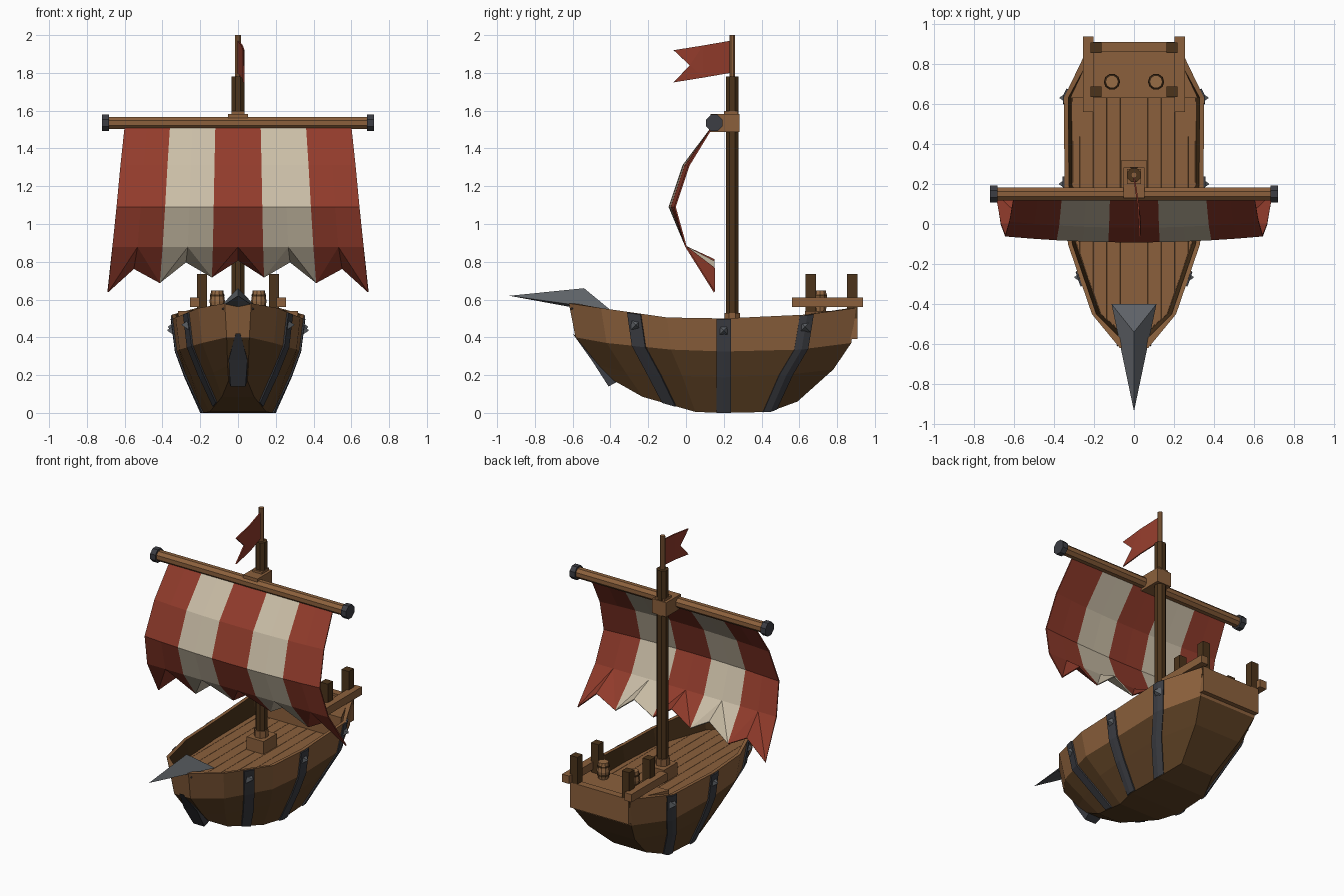
import bpy, bmesh, math
from mathutils import Vector, Matrix

if "Cube" in bpy.data.objects:
    bpy.data.objects.remove(bpy.data.objects["Cube"])


def material(name, r, g, b):
    m = bpy.data.materials.new(name)
    m.diffuse_color = (r, g, b, 1)
    m.use_nodes = True
    m.node_tree.nodes["Principled BSDF"].inputs["Base Color"].default_value = m.diffuse_color
    return m


WOOD = material("wood", .26, .118, .045)
MID = material("hull brown", .112, .053, .018)
DARK = material("dark wood", .072, .034, .011)
LIGHT = material("light wood", .31, .15, .06)
IRON = material("iron", .045, .047, .056)
STEEL = material("steel", .115, .125, .138)
RED = material("red cloth", .29, .045, .025)
CREAM = material("cream cloth", .60, .52, .39)


def mesh(name, verts, faces, mats, index=None, thick=0, offset=0):
    me = bpy.data.meshes.new(name)
    me.from_pydata([tuple(v) for v in verts], [], faces)
    for m in mats:
        me.materials.append(m)
    if index:
        for p, i in zip(me.polygons, index):
            p.material_index = i
    bm = bmesh.new()
    bm.from_mesh(me)
    bmesh.ops.recalc_face_normals(bm, faces=bm.faces)
    bm.to_mesh(me)
    bm.free()
    ob = bpy.data.objects.new(name, me)
    bpy.context.collection.objects.link(ob)
    if thick:
        mod = ob.modifiers.new("thickness", 'SOLIDIFY')
        mod.thickness, mod.offset = thick, offset
    return ob


def prism(name, bottom, top, mat):
    n = len(bottom)
    faces = [list(range(n)), list(range(n, 2 * n))]
    faces += [[i, (i + 1) % n, n + (i + 1) % n, n + i] for i in range(n)]
    return mesh(name, bottom + top, faces, [mat])


def box(name, x0, x1, y0, y1, z0, z1, mat):
    c = [(x0, y0), (x1, y0), (x1, y1), (x0, y1)]
    return prism(name, [(x, y, z0) for x, y in c], [(x, y, z1) for x, y in c], mat)


def rod(name, a, b, r0, r1, sides, mat):
    a, b = Vector(a), Vector(b)
    bm = bmesh.new()
    rot = Vector((0, 0, 1)).rotation_difference(b - a).to_matrix().to_4x4()
    spin = Matrix.Rotation(math.pi / sides, 4, 'Z')
    bmesh.ops.create_cone(bm, cap_ends=True, segments=sides, radius1=r0, radius2=r1,
                          depth=(b - a).length,
                          matrix=Matrix.Translation((a + b) / 2) @ rot @ spin)
    me = bpy.data.meshes.new(name)
    bm.to_mesh(me)
    bm.free()
    me.materials.append(mat)
    ob = bpy.data.objects.new(name, me)
    bpy.context.collection.objects.link(ob)
    return ob


# Hull stations, bow to stern; each runs rim -> keel as (half width, y, z)
DECK_Z = .395
stations = [
    [(.07, -.62, .58), (.06, -.585, .40), (.055, -.46, .25), (.05, -.38, .17)],
    [(.21, -.45, .555), (.19, -.42, .37), (.13, -.32, .215), (.085, -.23, .085)],
    [(.33, -.10, .505), (.31, -.08, .335), (.25, -.02, .195), (.15, .05, .005)],
    [(.347, .20, .50), (.325, .20, .325), (.275, .20, .19), (.19, .20, 0)],
    [(.35, .63, .52), (.325, .60, .335), (.27, .52, .20), (.18, .44, .005)],
    [(.22, .90, .555), (.21, .875, .37), (.17, .78, .23), (.12, .59, .06)],
]
inner = [.65, .80, .88, .89, .89, .86]     # deck width as a share of the rim
verts, faces, index = [], [], []
BAND = [2, 0, 0, 1, 1]      # inner wall, rim, top strake, two lower strakes
for i, s in enumerate(stations):
    w, y, z = s[0]
    push = {0: .03, 5: -.03}.get(i, 0)
    row = [(w * inner[i], y + push * 2, DECK_Z), (w - .022, y + push, z)] + s
    verts += row + [(-x, y, z) for x, y, z in row]
for i in range(5):
    a, b = i * 12, i * 12 + 12
    for side in (0, 6):
        for j in range(5):
            k = side + j
            faces.append([a + k, a + k + 1, b + k + 1, b + k])
            index.append(BAND[j])
    for k in (0, 5):     # deck floor and flat bottom
        faces.append([a + k, a + k + 6, b + k + 6, b + k])
        index.append(1 if k else 0)
for a in (0, 60):        # bow and stern ends
    for j in range(5):
        faces.append([a + j, a + j + 1, a + j + 7, a + j + 6])
        index.append(BAND[j])
mesh("hull", verts, faces, [WOOD, MID, DARK], index)

# Deck planks: outline cut lengthwise, each board raised
outline = [(s[0][0] * inner[i] * .99, s[0][1] + (.065 if i == 0 else 0))
           for i, s in enumerate(stations[:5])]
bm = bmesh.new()
ring = outline + [(-x, y) for x, y in reversed(outline)]
bm.faces.new([bm.verts.new((x, y, DECK_Z + .002)) for x, y in ring])
for k in range(-4, 5):
    bmesh.ops.bisect_plane(bm, geom=bm.verts[:] + bm.edges[:] + bm.faces[:],
                           plane_co=(k * .068, 0, 0), plane_no=(1, 0, 0))
bmesh.ops.recalc_face_normals(bm, faces=bm.faces)
if bm.faces[:][0].normal.z < 0:
    bmesh.ops.reverse_faces(bm, faces=bm.faces)
bmesh.ops.inset_individual(bm, faces=bm.faces[:], thickness=.0015, depth=.003)
me = bpy.data.meshes.new("deck_planks")
bm.to_mesh(me)
bm.free()
me.materials.append(WOOD)
bpy.context.collection.objects.link(bpy.data.objects.new("deck_planks", me))

# Raised stern deck and transom board
c = [(.318, .63), (.20, .88), (-.20, .88), (-.318, .63)]
prism("stern_deck", [(x * .97, y, DECK_Z) for x, y in c], [(x, y, .54) for x, y in c], WOOD)
box("transom_board", -.215, .215, .86, .908, .39, .557, WOOD)


# Iron straps that follow the hull, with a stud near the top
def hull_point(s, level, sx):
    i = max(0, min(4, int(s)))
    a, b = Vector(stations[i][level]), Vector(stations[i + 1][level])
    p = a.lerp(b, s - i)
    p.x *= sx
    return p


for sx in (-1, 1):
    for s in (1.5, 3, 4.04):
        verts, faces = [], []
        for level in range(4):
            p = hull_point(s, level, sx)
            back = (hull_point(s - .3, level, sx) - p).normalized()
            ahead = (hull_point(s + .3, level, sx) - p).normalized()
            out = Vector((sx * .005, 0, 0 if level else -.004))
            verts += [p + back * .038 + out, p + out, p + ahead * .038 + out]
        for r in range(3):
            for q in range(2):
                k = r * 3 + q
                faces.append([k, k + 1, k + 4, k + 3])
        mesh("hull_strap", verts, faces, [IRON], thick=.009)
        p = hull_point(s, 0, sx).lerp(hull_point(s, 1, sx), .36)
        rod("strap_stud", p, p + Vector((sx * .035, 0, 0)), .036, .003, 4, STEEL)
    rod("bow_stud", (sx * .05, -.57, .56), (sx * .085, -.61, .55), .024, .002, 4, IRON)

# Bow ram spike and the cutwater plate below it
mesh("ram_spike", [(0, -.935, .62), (.112, -.40, .545), (-.112, -.40, .545), (0, -.54, .66),
                   (0, -.58, .555)],
     [[0, 1, 3], [0, 3, 2], [1, 2, 3], [0, 4, 1], [0, 2, 4], [1, 4, 2]], [STEEL])
side = [(-.60, .42), (-.50, .28), (-.41, .14), (-.345, .175), (-.44, .30)]
half = [.012, .05, .04, .05, .05]
prism("cutwater", [(-w, y, z) for w, (y, z) in zip(half, side)],
      [(w, y, z) for w, (y, z) in zip(half, side)], IRON)

# Stern rails, posts and barrels
for sx in (-1, 1):
    a, b = sorted((sx * .203, sx * .255))
    box("stern_rail", a, b, .56, .937, .56, .612, WOOD)
    for y in (.66, .88):
        a, b = sorted((sx * .163, sx * .217))
        box("rail_post", a, b, y - .027, y + .027, .50, .735, DARK)
    x = sx * .11
    for z0, z1, r0, r1 in ((.54, .59, .032, .041), (.59, .648, .041, .032)):
        rod("barrel", (x, .71, z0), (x, .71, z1), r0, r1, 10, LIGHT)
    for z in (.565, .622):
        rod("barrel_hoop", (x, .71, z - .005), (x, .71, z + .005), .0395, .0395, 10, DARK)

# Mast with foot block, collar and top pole
MY = .245
box("mast_foot", -.062, .062, MY - .065, MY + .075, DECK_Z, .485, WOOD)
rod("mast_collar", (0, MY, .485), (0, MY, .53), .044, .044, 8, WOOD)
rod("mast", (0, MY, .45), (0, MY, 1.78), .037, .037, 8, DARK)
rod("mast_pole", (0, MY, 1.77), (0, MY, 2.0), .016, .016, 8, WOOD)

# Yard, its block on the mast and iron end caps
box("yard_block", -.053, .053, .13, .283, 1.487, 1.582, WOOD)
box("yard_block_cap", -.035, .035, .20, .275, 1.582, 1.597, WOOD)
rod("yard", (-.70, .15, 1.535), (.70, .15, 1.535), .035, .035, 8, WOOD)
for sx in (-1, 1):
    rod("yard_cap", (sx * .682, .15, 1.535), (sx * .72, .15, 1.535), .047, .047, 8, IRON)

# Striped sail with a ragged lower edge; two columns per stripe
rows = [(1.515, .14, .60), (1.31, -.015, .622), (1.09, -.088, .643), (.88, 0, .665)]
verts, faces, index = [], [], []
for r, (z, y, w) in enumerate(rows):
    for k in range(11):
        u = k / 5 - 1
        bow = .03 * u * u if r in (1, 2) else 0
        verts.append((u * w, y + bow, z))
hem = [.64, .765, .69, .80, .72, .81]
for k in range(11):
    verts.append(((k / 5 - 1) * .69, .15, hem[5 - abs(k - 5)]))
for r in range(4):
    for k in range(10):
        a = r * 11 + k
        quad = [a, a + 1, a + 12, a + 11]
        if r < 3:
            parts = [quad]
        elif k % 2:
            parts = [[a, a + 1, a + 12], [a, a + 12, a + 11]]
        else:
            parts = [[a, a + 1, a + 11], [a + 1, a + 12, a + 11]]
        for f in parts:
            faces.append(f)
            index.append(k // 2 % 2)
mesh("sail", verts, faces, [RED, CREAM], index, thick=.008)

# Swallow-tailed flag
mesh("flag", [(0, .235, 1.97), (0, .235, 1.80), (.022, .09, 1.775), (.022, .09, 1.945),
              (.03, .02, 1.84), (.03, -.065, 1.75), (.03, -.065, 1.92)],
     [[0, 1, 2, 3], [3, 2, 4], [2, 5, 4], [3, 4, 6]], [RED], thick=.008)
